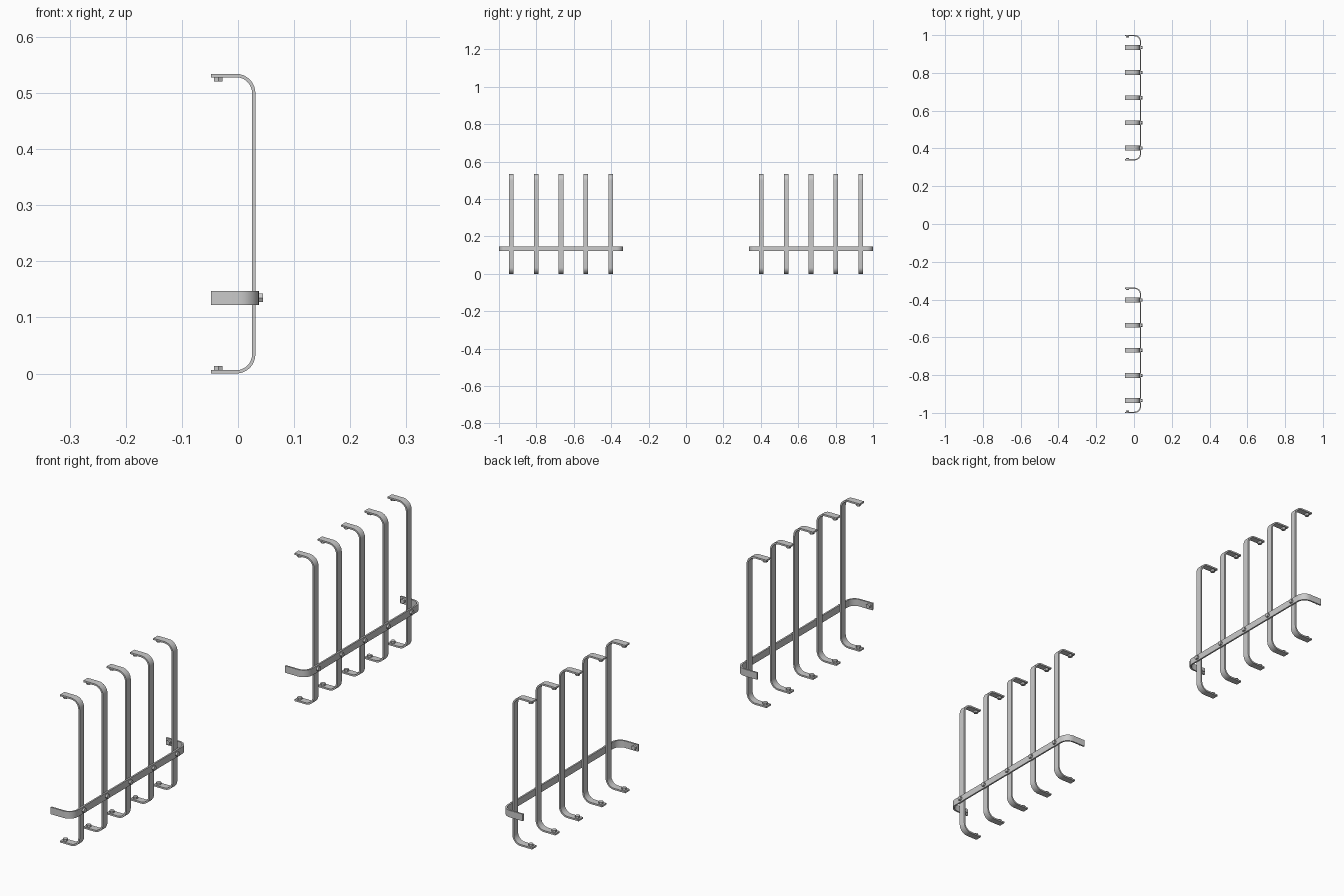
import bpy, bmesh, math
from mathutils import Matrix, Vector

if "Cube" in bpy.data.objects:
    bpy.data.objects.remove(bpy.data.objects["Cube"])

T = 0.006          # strap thickness
W = 0.025          # strap width
BACK = -0.048      # free ends of every strap
BOLT_X = -0.035    # bolts near the free ends
R = 0.034          # outer bend radius
BAND_Z = 0.135


def finish(bm, name):
    bmesh.ops.recalc_face_normals(bm, faces=bm.faces)
    me = bpy.data.meshes.new(name)
    bm.to_mesh(me)
    bm.free()
    ob = bpy.data.objects.new(name, me)
    bpy.context.collection.objects.link(ob)
    bpy.ops.object.select_all(action='DESELECT')
    ob.select_set(True)
    bpy.context.view_layer.objects.active = ob
    bpy.ops.object.shade_smooth_by_angle(angle=math.radians(30))
    return ob


def u_outline(front, lo, hi, inset):
    """U-shaped line in (x, s), bent at both ends, offset inwards by inset."""
    r, n = R - inset, 8
    pts = [(BACK, lo + inset)]
    for s, a0 in ((lo + R, -90), (hi - R, 0)):
        for i in range(n + 1):
            a = math.radians(a0 + 90 * i / n)
            pts.append((front - R + r * math.cos(a), s + r * math.sin(a)))
    return pts + [(BACK, hi - inset)]


def strap(bm, front, lo, hi, place):
    """Flat bent strap; place maps (x, s, across) to a 3D point."""
    outer = u_outline(front, lo, hi, 0)
    inner = u_outline(front, lo, hi, T)
    rings = [[bm.verts.new(place(x, s, w)) for (x, s), w in
              ((o, -W / 2), (o, W / 2), (i, W / 2), (i, -W / 2))]
             for o, i in zip(outer, inner)]
    for a, b in zip(rings, rings[1:]):
        for k in range(4):
            j = (k + 1) % 4
            bm.faces.new((a[k], a[j], b[j], b[k]))
    bm.faces.new(rings[0])
    bm.faces.new(rings[-1])


def bolt(bm, pos, direction):
    """Hexagonal bolt head standing on pos."""
    h = 0.0085
    d = Vector(direction)
    rot = d.to_track_quat('Z', 'Y').to_matrix().to_4x4()
    # keep a corner pointing along x, or along z on the front of the band
    spin = 0 if abs(d.x) < 0.5 else math.pi / 2
    m = Matrix.Translation(Vector(pos) + d * (h / 2 - 0.001)) @ rot @ Matrix.Rotation(spin, 4, 'Z')
    bmesh.ops.create_cone(bm, cap_ends=True, segments=6, radius1=0.0085,
                          radius2=0.0085, depth=h, matrix=m)


BAR_FRONT, TOP = 0.031, 0.534
for side, label in ((-1, "left"), (1, "right")):
    mid = side * 0.6685
    bolts = bmesh.new()

    # upright bars with hooked ends
    for i in range(5):
        y = mid + (i - 2) * 0.133
        bm = bmesh.new()
        strap(bm, BAR_FRONT, 0, TOP, lambda x, s, w: (x, y + w, s))
        finish(bm, f"{label}_upright_bar_{i + 1}")
        bolt(bolts, (BOLT_X, y, T), (0, 0, 1))
        bolt(bolts, (BOLT_X, y, TOP - T), (0, 0, -1))
        bolt(bolts, (BAR_FRONT + T, y, BAND_Z), (1, 0, 0))

    # cross band wrapping the bars
    lo, hi = mid - 0.3315, mid + 0.3315
    bm = bmesh.new()
    strap(bm, BAR_FRONT + T, lo, hi, lambda x, s, w: (x, s, BAND_Z + w))
    finish(bm, f"{label}_cross_band")
    bolt(bolts, (BOLT_X, lo + T, BAND_Z), (0, 1, 0))
    bolt(bolts, (BOLT_X, hi - T, BAND_Z), (0, -1, 0))

    finish(bolts, f"{label}_bolt_heads")
